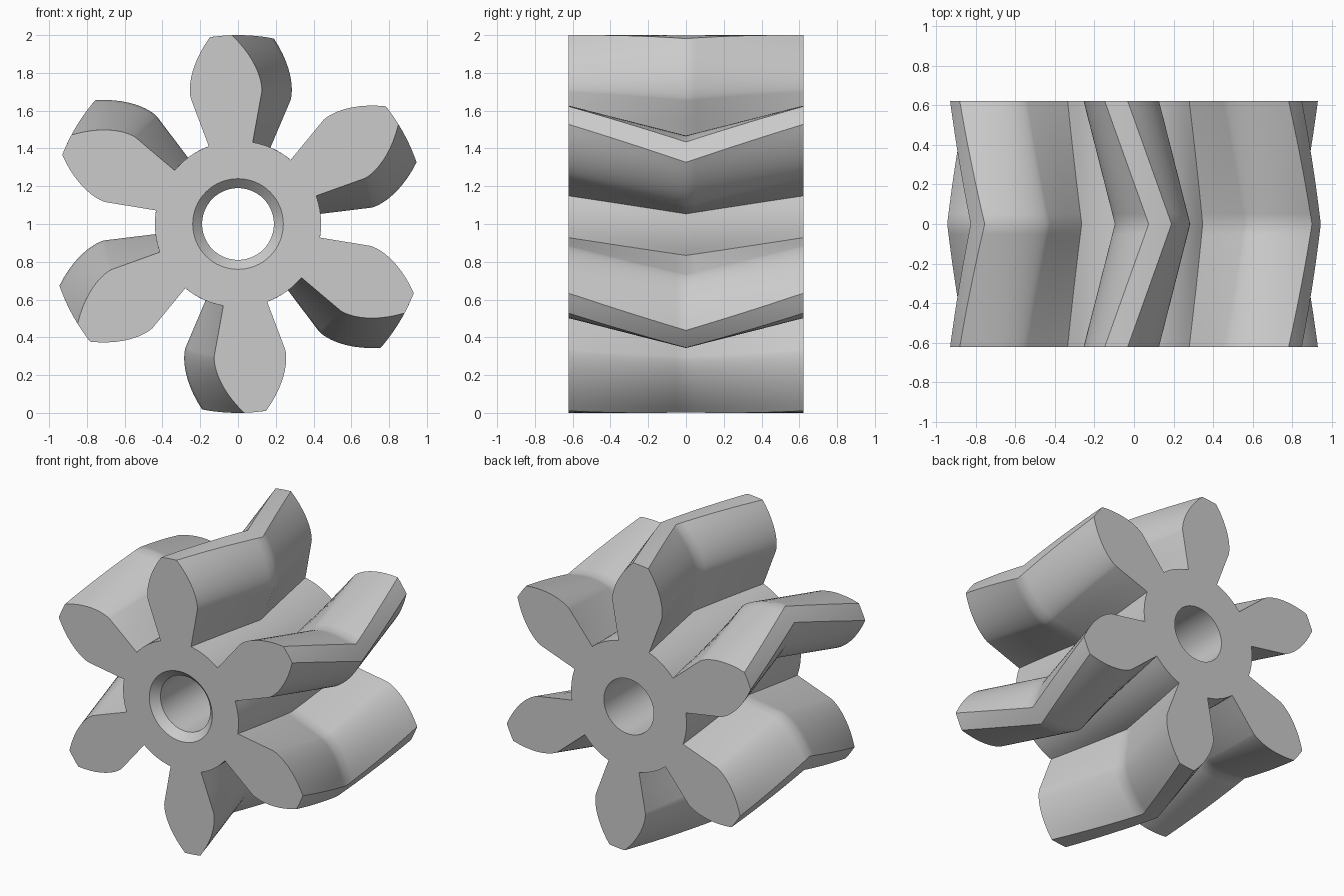
import bpy, bmesh, math
from math import sin, cos, tan, radians, acos, pi

cube = bpy.data.objects.get("Cube")
if cube:
    bpy.data.objects.remove(cube, do_unlink=True)

TEETH = 6
R_TIP, R_BASE, R_ROOT = 1.0, 0.71, 0.44
R_BORE, CHAMFER = 0.19, 0.05
HALF_DEPTH = 0.623
HALF_ANGLE = radians(15.4)           # half width of a tooth at its root
END_TURN, MID_TURN = radians(-5.2), radians(7.6)
LAYERS = 12                          # slices in each half of the herringbone
CENTRE_Z = 1.0


def involute(r):
    a = acos(min(1, R_BASE / r))
    return tan(a) - a


def tooth_profile():
    """Polar points (angle, radius) of one tooth and the root gap after it."""
    n = 12
    radii = [R_ROOT, (R_ROOT + R_BASE) / 2]
    radii += [R_BASE + (R_TIP - R_BASE) * (i / n) ** 1.5 for i in range(n + 1)]
    flank = [(HALF_ANGLE - involute(r), r) for r in radii]
    tip = flank[-1][0]
    pts = [(-a, r) for a, r in flank]
    pts += [(tip * k / 2, R_TIP) for k in (-1, 0, 1)]
    pts += flank[::-1]
    gap = 2 * pi / TEETH - 2 * HALF_ANGLE
    pts += [(HALF_ANGLE + gap * k / 6, R_ROOT) for k in range(1, 6)]
    return pts


def ring(bm, polar, y, turn=0):
    # angles run clockwise from straight up, seen from the front
    return [bm.verts.new((r * sin(a + turn), y, CENTRE_Z + r * cos(a + turn)))
            for a, r in polar]


def bridge(bm, a, b):
    for i in range(len(a)):
        j = (i + 1) % len(a)
        bm.faces.new((a[i], a[j], b[j], b[i]))


def loop_edges(bm, loop):
    return [bm.edges.get((v, loop[(i + 1) % len(loop)])) for i, v in enumerate(loop)]


bm = bmesh.new()

# Toothed outside, turning one way to the middle and then back
one = tooth_profile()
outline = [(a + t * 2 * pi / TEETH, r) for t in range(TEETH) for a, r in one]
outer = []
for i in range(-LAYERS, LAYERS + 1):
    f = i / LAYERS
    turn = MID_TURN + (END_TURN - MID_TURN) * abs(f)
    outer.append(ring(bm, outline, f * HALF_DEPTH, turn))
for a, b in zip(outer, outer[1:]):
    bridge(bm, a, b)

# Bore with a chamfered front mouth
inner = []
for r, y in ((R_BORE + CHAMFER, -HALF_DEPTH),
             (R_BORE, -HALF_DEPTH + CHAMFER),
             (R_BORE, HALF_DEPTH)):
    inner.append(ring(bm, [(2 * pi * k / 64, r) for k in range(64)], y))
for a, b in zip(inner, inner[1:]):
    bridge(bm, a, b)

# Flat end faces around the bore
for end in (0, -1):
    edges = loop_edges(bm, outer[end]) + loop_edges(bm, inner[end])
    bmesh.ops.triangle_fill(bm, edges=edges, use_beauty=True, normal=(0, -1, 0))

bmesh.ops.recalc_face_normals(bm, faces=bm.faces)
mesh = bpy.data.meshes.new("herringbone_gear")
bm.to_mesh(mesh)
bm.free()

gear = bpy.data.objects.new("herringbone_gear", mesh)
bpy.context.collection.objects.link(gear)

# Plain grey material
grey = bpy.data.materials.new("light_grey")
grey.use_nodes = True
colour = (0.6, 0.6, 0.6, 1)
grey.diffuse_color = colour
grey.node_tree.nodes["Principled BSDF"].inputs["Base Color"].default_value = colour
mesh.materials.append(grey)

bpy.ops.object.select_all(action="DESELECT")
gear.select_set(True)
bpy.context.view_layer.objects.active = gear
bpy.ops.object.shade_smooth_by_angle(angle=radians(35))
